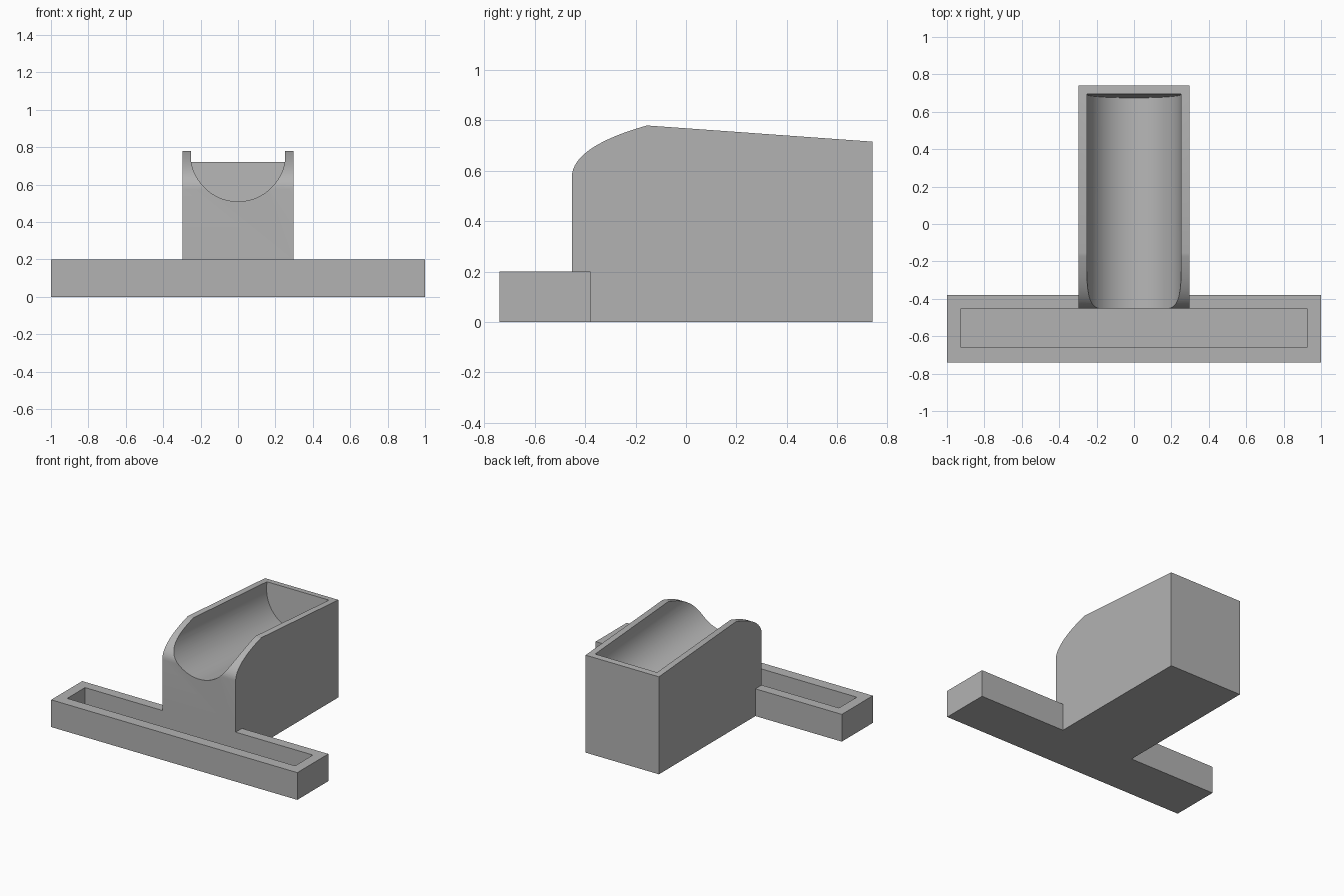
import bpy, bmesh, math
from mathutils import Vector, Matrix

cube = bpy.data.objects.get("Cube")
if cube:
    bpy.data.objects.remove(cube, do_unlink=True)

grey = bpy.data.materials.new("plain grey")
grey.use_nodes = True
grey.diffuse_color = (0.45, 0.45, 0.45, 1)
grey.node_tree.nodes["Principled BSDF"].inputs["Base Color"].default_value = grey.diffuse_color


def prism(name, outline, sweep, matrix=Matrix()):
    """Closed solid made by sweeping a 3D outline along a vector."""
    bm = bmesh.new()
    face = bm.faces.new([bm.verts.new(p) for p in outline])
    new = bmesh.ops.extrude_face_region(bm, geom=[face])["geom"]
    bmesh.ops.translate(bm, vec=sweep, verts=[v for v in new if isinstance(v, bmesh.types.BMVert)])
    bmesh.ops.recalc_face_normals(bm, faces=bm.faces)
    bm.transform(matrix)
    mesh = bpy.data.meshes.new(name)
    bm.to_mesh(mesh)
    bm.free()
    mesh.materials.append(grey)
    obj = bpy.data.objects.new(name, mesh)
    bpy.context.collection.objects.link(obj)
    return obj


def box(name, half_x, y0, y1, z0, z1):
    corners = [(-half_x, y0, z0), (half_x, y0, z0), (half_x, y1, z0), (-half_x, y1, z0)]
    return prism(name, corners, (0, 0, z1 - z0))


def combine(target, tool, operation):
    """Apply a boolean and discard the tool."""
    tool.hide_render = True
    mod = target.modifiers.new("boolean", 'BOOLEAN')
    mod.operation, mod.solver, mod.object = operation, 'EXACT', tool
    bpy.context.view_layer.objects.active = target
    bpy.ops.object.modifier_apply(modifier=mod.name)
    bpy.data.objects.remove(tool, do_unlink=True)


FRONT, BACK, HALF = -0.453, 0.74, 0.298
RADIUS = 0.252
TILT = math.atan(0.0716)

# Block with a rounded front shoulder and a top sloping to the back
bezier = [Vector(p) for p in ((0, FRONT, 0.575), (0, FRONT, 0.68), (0, -0.28, 0.745), (0, -0.155, 0.78))]
side = [Vector((0, BACK, 0)), Vector((0, FRONT, 0))]
for i in range(21):
    t = i / 20
    side.append(sum((math.comb(3, k) * (1 - t) ** (3 - k) * t ** k * p
                     for k, p in enumerate(bezier)), Vector()))
side.append(Vector((0, BACK, 0.716)))
block = prism("grooved_block", [p - Vector((HALF, 0, 0)) for p in side], (2 * HALF, 0, 0))

# Round-bottomed groove, parallel to the sloping top and closed at the back
START = -0.2
arc = [math.pi + math.pi * i / 48 for i in range(49)]
channel = [(-RADIUS, START, 0.4)]
channel += [(RADIUS * math.cos(a), START, RADIUS * math.sin(a)) for a in arc]
channel.append((RADIUS, START, 0.4))
place = Matrix.Translation((0, FRONT, 0.762)) @ Matrix.Rotation(-TILT, 4, 'X')
combine(block, prism("groove_cutter", channel, (0, 1.148 - START, 0), place), 'DIFFERENCE')

# Long crossbar tray with an open pocket
tray = box("crossbar_tray", 1.0, -0.74, -0.38, 0, 0.2)
combine(tray, box("pocket_cutter", 0.926, -0.66, FRONT, 0.05, 0.3), 'DIFFERENCE')

# Join both into one solid and smooth the curved surfaces
combine(block, tray, 'UNION')
block.name = "grooved_block_with_tray"
bpy.ops.object.select_all(action='DESELECT')
block.select_set(True)
bpy.context.view_layer.objects.active = block
bpy.ops.object.shade_smooth_by_angle(angle=math.radians(25))
